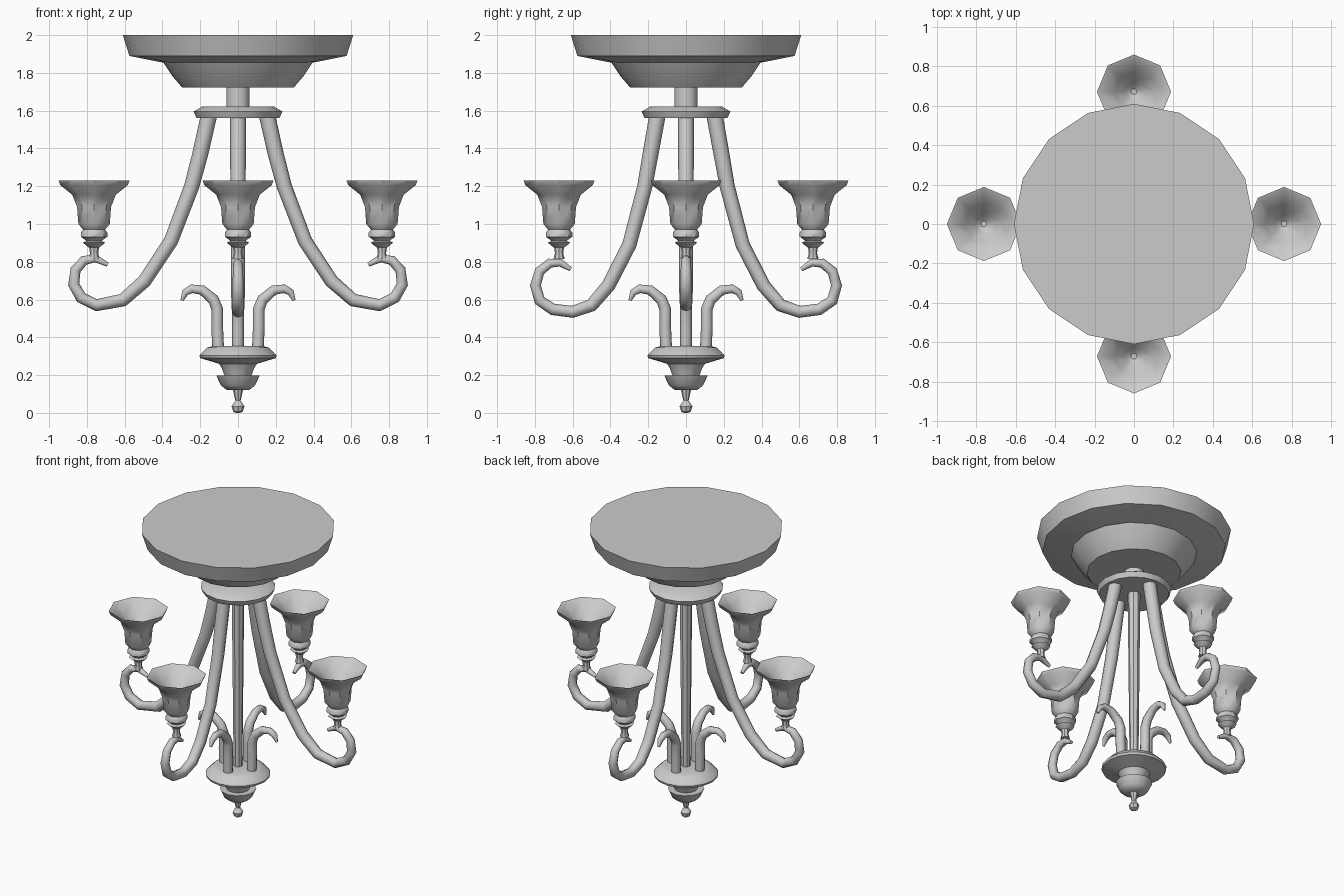
import bpy, bmesh, math
from mathutils import Vector


def finish(name, bm, angle=40):
    bmesh.ops.remove_doubles(bm, verts=bm.verts, dist=1e-5)
    bmesh.ops.recalc_face_normals(bm, faces=bm.faces)
    mesh = bpy.data.meshes.new(name)
    bm.to_mesh(mesh)
    bm.free()
    ob = bpy.data.objects.new(name, mesh)
    bpy.context.collection.objects.link(ob)
    bpy.ops.object.select_all(action='DESELECT')
    ob.select_set(True)
    bpy.context.view_layer.objects.active = ob
    bpy.ops.object.shade_smooth_by_angle(angle=math.radians(angle))
    return ob


def skin(bm, rings):
    n = len(rings[0])
    for a, b in zip(rings, rings[1:]):
        for i in range(n):
            j = (i + 1) % n
            bm.faces.new((a[i], a[j], b[j], b[i]))
    bm.faces.new(rings[0])
    bm.faces.new(rings[-1])


def lathe(name, profile, sides, at=(0, 0)):
    """Revolve (radius, z) points about a vertical axis."""
    bm = bmesh.new()
    rings = [[bm.verts.new((at[0] + r * math.cos(2 * math.pi * i / sides),
                            at[1] + r * math.sin(2 * math.pi * i / sides), z))
              for i in range(sides)] for r, z in profile]
    skin(bm, rings)
    return finish(name, bm)


def tube(name, path, turn, sides=8):
    """Sweep a tapering tube along (distance, z, radius) points, turned about z."""
    out = Vector((math.cos(turn), math.sin(turn), 0))
    across = Vector((-math.sin(turn), math.cos(turn), 0))
    up = Vector((0, 0, 1))
    pts = [out * d + up * z for d, z, r in path]
    bm = bmesh.new()
    rings = []
    for k, p in enumerate(pts):
        t = (pts[min(k + 1, len(pts) - 1)] - pts[max(k - 1, 0)]).normalized()
        n = t.cross(across)
        r = path[k][2]
        rings.append([bm.verts.new(p + r * (n * math.cos(a) + across * math.sin(a)))
                      for a in (2 * math.pi * i / sides for i in range(sides))])
    skin(bm, rings)
    return finish(name, bm, 60)


# Ceiling canopy and lower bowl
lathe("ceiling_canopy", [(0.61, 2.0), (0.575, 1.89), (0.41, 1.857), (0.395, 1.855),
                         (0.345, 1.78), (0.295, 1.722)], 16)

# Neck, collar and central rod
lathe("neck", [(0.062, 1.73), (0.062, 1.61)], 12)
lathe("collar", [(0.19, 1.622), (0.235, 1.595), (0.22, 1.562)], 16)
lathe("central_rod", [(0.04, 1.57), (0.028, 0.34)], 8)

# Bottom dish, cup and finial
lathe("bottom_dish", [(0.13, 0.355), (0.165, 0.345), (0.205, 0.305), (0.2, 0.29),
                      (0.1, 0.26), (0.085, 0.235), (0.07, 0.195)], 16)
lathe("bottom_cup", [(0.115, 0.197), (0.09, 0.145), (0.06, 0.122)], 12)
lathe("finial", [(0.028, 0.125), (0.014, 0.065), (0.034, 0.035), (0.026, 0.008), (0.012, 0)], 8)

# Long arms: the side pair reaches further out than the front and back pair
side_arm = [(0.155, 1.57, 0.043), (0.2, 1.37, 0.042), (0.245, 1.2, 0.04), (0.355, 0.91, 0.038),
            (0.495, 0.698, 0.037), (0.61, 0.597, 0.035), (0.75, 0.57, 0.032), (0.83, 0.61, 0.031),
            (0.87, 0.68, 0.03), (0.86, 0.757, 0.028), (0.815, 0.807, 0.026),
            (0.755, 0.818, 0.021), (0.69, 0.785, 0.011)]
front_arm = [(0.152, 1.57, 0.043), (0.188, 1.37, 0.042), (0.218, 1.2, 0.04), (0.3, 0.89, 0.038),
             (0.41, 0.675, 0.037), (0.5, 0.57, 0.035), (0.6, 0.535, 0.032), (0.705, 0.548, 0.031),
             (0.775, 0.595, 0.03), (0.797, 0.675, 0.029), (0.775, 0.75, 0.027),
             (0.72, 0.793, 0.025), (0.665, 0.795, 0.021), (0.61, 0.76, 0.011)]
# Short curled stems above the dish
curl = [(0.105, 0.34, 0.031), (0.11, 0.45, 0.031), (0.11, 0.55, 0.031), (0.13, 0.6, 0.03),
        (0.19, 0.65, 0.026), (0.245, 0.657, 0.023), (0.28, 0.637, 0.019), (0.297, 0.595, 0.008)]
# Flared lamp shade, hollow inside
shade = [(0.028, 0.885), (0.045, 0.915), (0.07, 0.932), (0.07, 0.955), (0.058, 0.97),
         (0.083, 1.0), (0.09, 1.09), (0.115, 1.155), (0.178, 1.205), (0.188, 1.23),
         (0.175, 1.225), (0.1, 1.155), (0.05, 1.08), (0.015, 1.05)]
holder = [(0.03, 0.815), (0.022, 0.845), (0.026, 0.875), (0.04, 0.885), (0.06, 0.902), (0.04, 0.91)]

for k, side in enumerate(("right", "back", "left", "front")):
    turn = k * math.pi / 2
    arm, reach = (side_arm, 0.762) if k % 2 == 0 else (front_arm, 0.672)
    at = (reach * math.cos(turn), reach * math.sin(turn))
    tube(side + "_arm", arm, turn)
    tube(side + "_curl", curl, turn)
    lathe(side + "_lamp_shade", shade, 8, at)
    lathe(side + "_lamp_holder", holder, 8, at)
